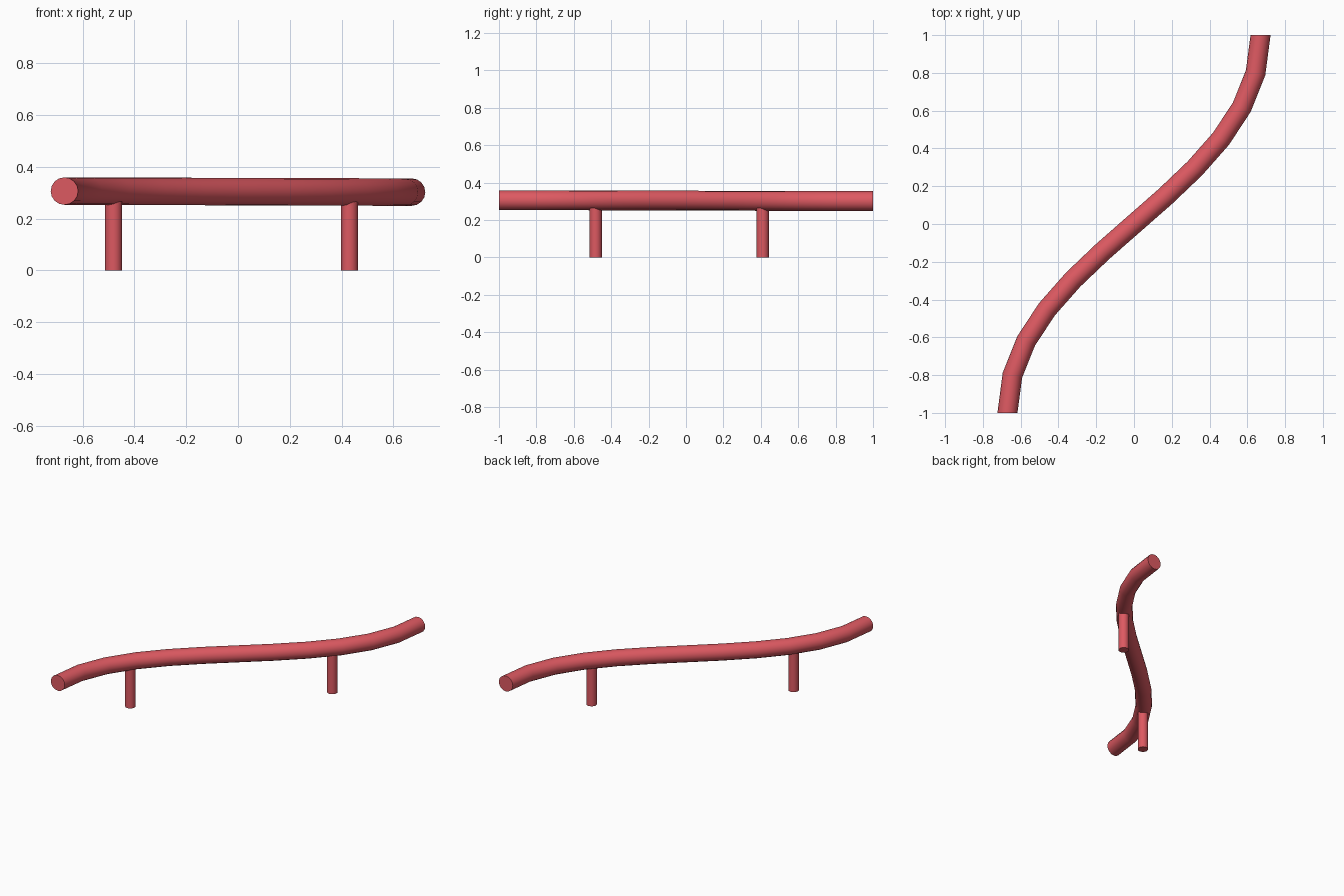
import bpy, math

if "Cube" in bpy.data.objects:
    bpy.data.objects.remove(bpy.data.objects["Cube"])

mat = bpy.data.materials.new("red_paint")
mat.diffuse_color = (0.72, 0.1, 0.12, 1)
mat.use_nodes = True
mat.node_tree.nodes["Principled BSDF"].inputs["Base Color"].default_value = mat.diffuse_color


def finish(obj, name):
    obj.name = name
    obj.data.materials.clear()
    obj.data.materials.append(mat)
    bpy.ops.object.select_all(action='DESELECT')
    obj.select_set(True)
    bpy.context.view_layer.objects.active = obj
    bpy.ops.object.shade_smooth_by_angle(angle=math.radians(40))


# S-shaped rail: one bezier segment with a round, capped bevel
curve = bpy.data.curves.new("rail_path", 'CURVE')
curve.dimensions = '3D'
curve.resolution_u = 12
curve.bevel_depth = 0.053
curve.bevel_resolution = 6
curve.use_fill_caps = True
spline = curve.splines.new('BEZIER')
spline.bezier_points.add(1)
for point, s, z in zip(spline.bezier_points, (-1, 1), (0.306, 0.302)):
    point.handle_left_type = point.handle_right_type = 'FREE'
    point.co = (0.67 * s, s, z)
    inner, outer = (0.67 * s, 0.16 * s, z), (0.67 * s, 1.84 * s, z)
    point.handle_left = outer if s < 0 else inner
    point.handle_right = inner if s < 0 else outer
rail = bpy.data.objects.new("rail", curve)
bpy.context.collection.objects.link(rail)
rail.select_set(True)
bpy.context.view_layer.objects.active = rail
bpy.ops.object.convert(target='MESH')
finish(bpy.context.object, "rail")

# Two round posts that run up into the rail
top = 0.28
for name, x, y in (("front_post", -0.48, -0.483), ("back_post", 0.43, 0.41)):
    bpy.ops.mesh.primitive_cylinder_add(vertices=32, radius=0.033, depth=top,
                                        location=(x, y, top / 2))
    finish(bpy.context.object, name)
